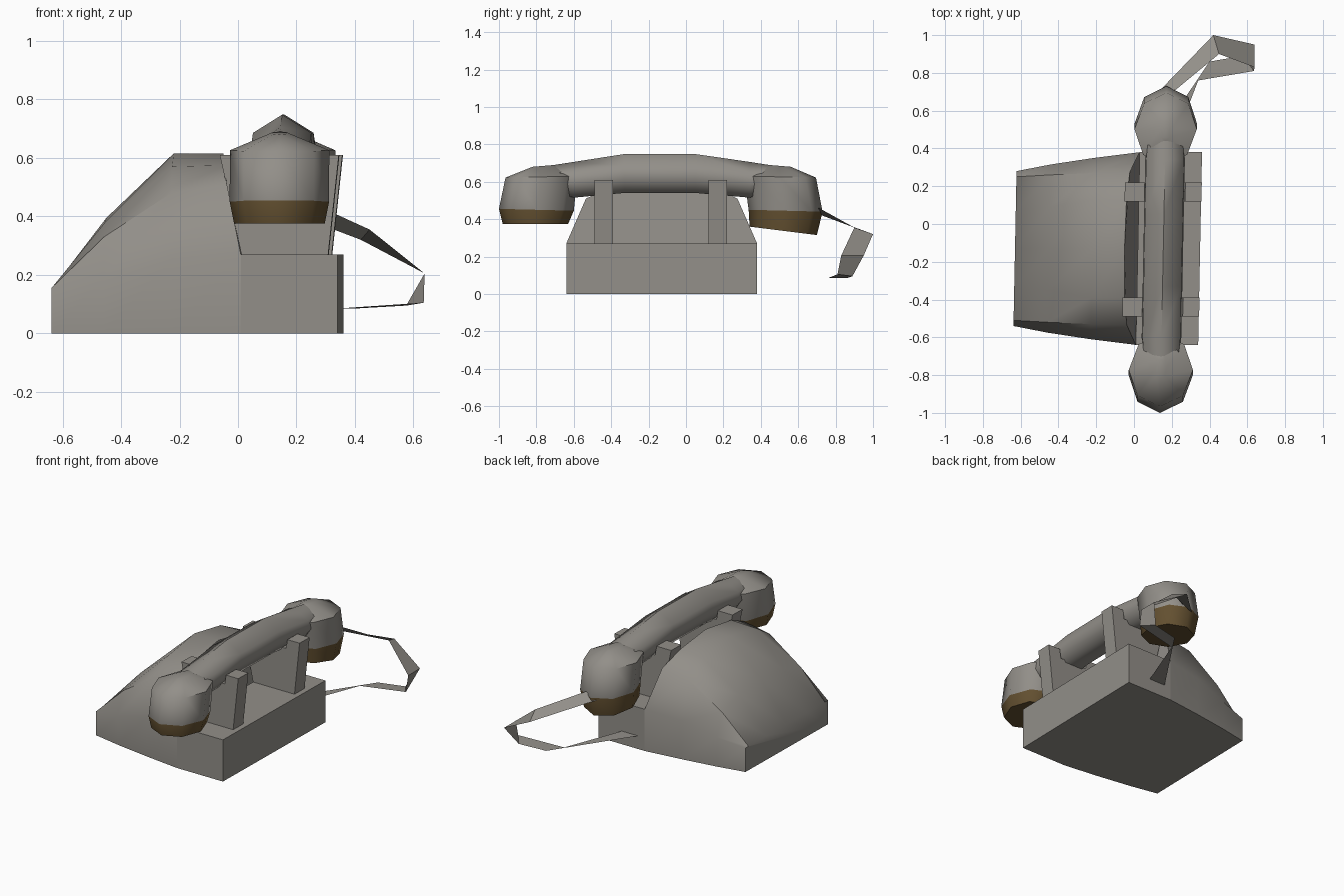
import bpy, bmesh, math

if "Cube" in bpy.data.objects:
    bpy.data.objects.remove(bpy.data.objects["Cube"])

CY = -0.13  # centre line of the phone in y


def material(name, rgb):
    m = bpy.data.materials.new(name)
    m.diffuse_color = (*rgb, 1)
    m.use_nodes = True
    m.node_tree.nodes["Principled BSDF"].inputs["Base Color"].default_value = m.diffuse_color
    return m


GREY = material("warm_grey", (0.29, 0.275, 0.25))
BROWN = material("dark_brown", (0.125, 0.08, 0.03))


def loft(name, rings, closed=True, caps=True, skew=0.02, angle=45, brown_bands=0):
    """Skin a list of equal point rings; skew turns the part slightly."""
    bm = bmesh.new()
    vs = [[bm.verts.new((x + skew * (y - CY), y, z)) for x, y, z in r] for r in rings]
    n = len(rings[0])
    for i in range(len(vs) - 1):
        for j in range(n if closed else n - 1):
            k = (j + 1) % n
            f = bm.faces.new((vs[i][j], vs[i][k], vs[i + 1][k], vs[i + 1][j]))
            f.material_index = int(i < brown_bands)
    if caps:
        f = bm.faces.new(vs[0][::-1])
        f.material_index = int(brown_bands > 0)
        bm.faces.new(vs[-1])
    bmesh.ops.remove_doubles(bm, verts=bm.verts, dist=0.0005)
    bmesh.ops.recalc_face_normals(bm, faces=bm.faces)
    me = bpy.data.meshes.new(name)
    bm.to_mesh(me)
    bm.free()
    me.materials.append(GREY)
    if brown_bands:
        me.materials.append(BROWN)
    ob = bpy.data.objects.new(name, me)
    bpy.context.collection.objects.link(ob)
    bpy.ops.object.select_all(action='DESELECT')
    ob.select_set(True)
    bpy.context.view_layer.objects.active = ob
    bpy.ops.object.shade_smooth_by_angle(angle=math.radians(angle))
    return ob


# Domed body: half sections of (x, half width, z), mirrored about the centre line
sections = [
    [(-.63, .41, 0), (-.63, .41, .155), (-.63, .38, .155), (-.63, .2, .155), (-.63, 0, .155)],
    [(-.45, .445, 0), (-.45, .445, .19), (-.45, .39, .33), (-.45, .22, .38), (-.45, 0, .395)],
    [(-.22, .48, 0), (-.22, .48, .25), (-.22, .40, .48), (-.22, .26, .57), (-.22, 0, .615)],
    [(.02, .51, 0), (.02, .51, .27), (-.03, .405, .51), (-.045, .26, .575), (-.05, 0, .615)],
]
loft("phone_body", [[(x, CY - w, z) for x, w, z in s] +
                    [(x, CY + w, z) for x, w, z in s[-2::-1]] for s in sections])

# Low rear shelf under the handset
loft("cradle_shelf", [[(x, CY - .51, 0), (x, CY - .51, .27), (x, CY + .51, .27), (x, CY + .51, 0)]
                      for x in (.02, .35)], angle=20)

# Two notched yokes that carry the handset
yoke = [(.02, .265), (.315, .265), (.352, .61), (.265, .61),
        (.255, .55), (.06, .55), (.05, .61), (-.055, .61)]
for label, y in (("front", -.44), ("back", .17)):
    loft(label + "_yoke", [[(x, y + d, z) for x, z in yoke] for d in (-.05, .05)], angle=20)

# Handset handle: (y, half width, bottom, top)
HX = .155
grip = [(-.78, .09, .56, .678), (-.60, .105, .515, .706), (-.33, .105, .54, .748),
        (.05, .105, .54, .748), (.34, .105, .515, .706), (.52, .09, .56, .678)]
shape = [(0, 1), (.95, .7), (1, .35), (.6, 0), (-.6, 0), (-1, .35), (-.95, .7)]
loft("handset_handle", [[(HX + w * u, y, b + (t - b) * v) for u, v in shape]
                        for y, w, b, t in grip], angle=60)


# Earpiece and mouthpiece: rings of (half width, y0, z0, y1, z1), brown caps below
def head(name, rings):
    out = []
    for w, y0, z0, y1, z1 in rings:
        ring = []
        for i in range(8):
            a = i * math.pi / 4
            t = .5 + .5 * math.cos(a)
            ring.append((HX + w * math.sin(a), y0 + (y1 - y0) * t, z0 + (z1 - z0) * t))
        out.append(ring)
    loft(name, out, angle=60, brown_bands=1)


head("front_handset_end", [(.155, -.98, .375, -.63, .375), (.17, -1.0, .455, -.60, .445),
                           (.17, -.965, .622, -.58, .63), (.03, -.82, .68, -.70, .69)])
head("back_handset_end", [(.15, .34, .36, .70, .315), (.165, .335, .45, .73, .44),
                          (.165, .31, .63, .695, .622), (.03, .44, .69, .56, .68)])

# Flat ribbon cord looping from the handset to the back of the body
cord = [((.13, .70, .43), (.22, .71, .46)), ((.42, 1.0, .32), (.45, .90, .355)),
        ((.638, .95, .205), (.638, .83, .205)), ((.575, .89, .095), (.635, .81, .105)),
        ((.40, .86, .085), (.34, .76, .085)), ((.07, .37, .085), (.19, .37, .085))]
loft("cord", cord, closed=False, caps=False, skew=0, angle=20)
